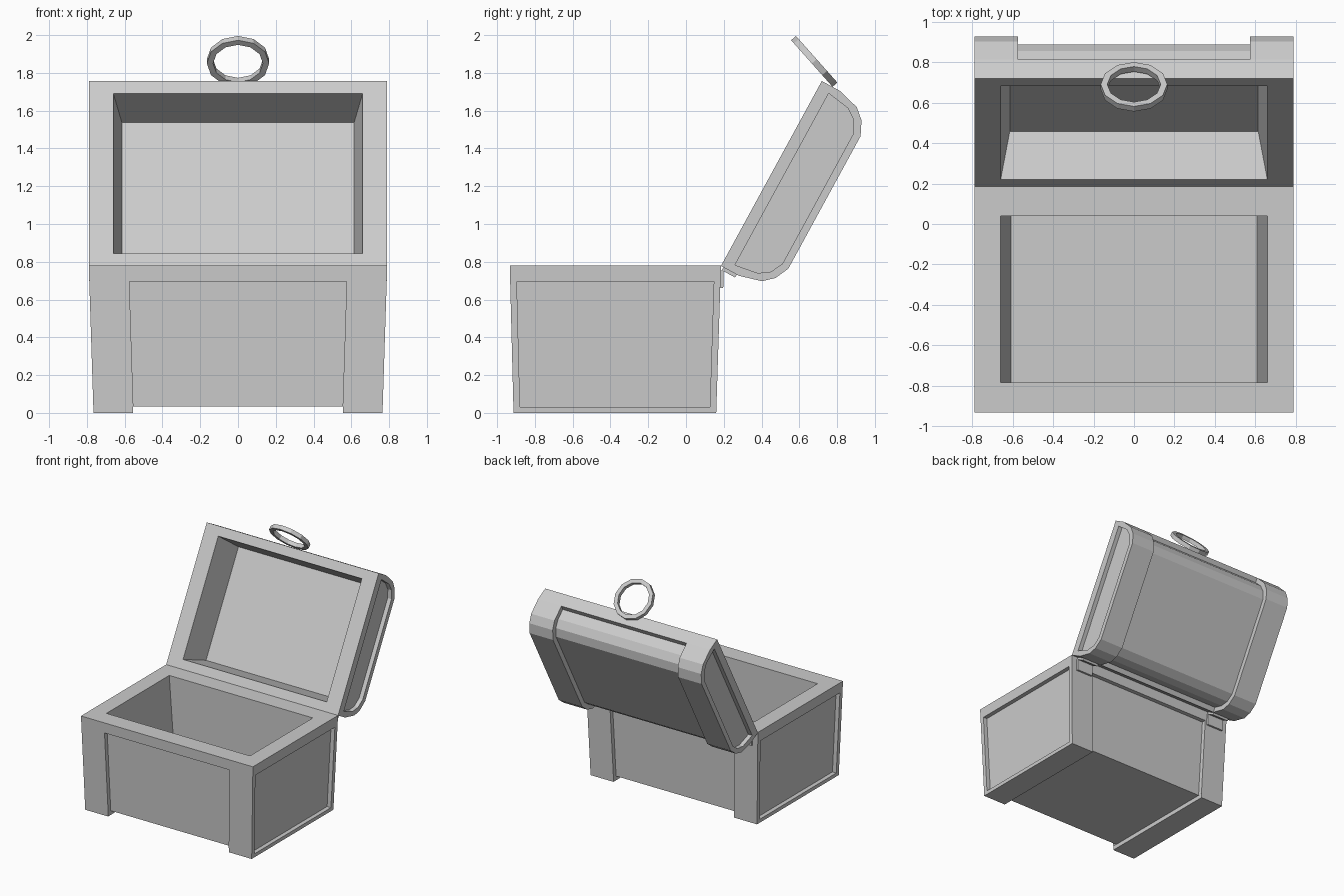
import bpy, bmesh, math
from mathutils import Vector, Matrix

cube = bpy.data.objects.get("Cube")
if cube:
    bpy.data.objects.remove(cube, do_unlink=True)

grey = bpy.data.materials.new("plain_grey")
grey.use_nodes = True
grey.diffuse_color = (0.6, 0.6, 0.6, 1)
grey.node_tree.nodes["Principled BSDF"].inputs["Base Color"].default_value = (0.6, 0.6, 0.6, 1)


def loft(name, start, end):
    """Solid between two matching outlines."""
    bm = bmesh.new()
    a = [bm.verts.new(p) for p in start]
    b = [bm.verts.new(p) for p in end]
    bm.faces.new(a)
    bm.faces.new(b)
    for i in range(len(a)):
        j = (i + 1) % len(a)
        bm.faces.new((a[i], a[j], b[j], b[i]))
    bmesh.ops.recalc_face_normals(bm, faces=bm.faces)
    mesh = bpy.data.meshes.new(name)
    bm.to_mesh(mesh)
    bm.free()
    mesh.materials.append(grey)
    obj = bpy.data.objects.new(name, mesh)
    bpy.context.collection.objects.link(obj)
    return obj


def cut(obj, cutter):
    """Subtract the cutter for good."""
    cutter.hide_render = True
    mod = obj.modifiers.new("cut", 'BOOLEAN')
    mod.operation = 'DIFFERENCE'
    mod.solver = 'EXACT'
    mod.object = cutter
    bpy.context.view_layer.objects.active = obj
    bpy.ops.object.modifier_apply(modifier=mod.name)


def discard(obj):
    bpy.data.objects.remove(obj, do_unlink=True)


def rect(x0, x1, y0, y1, z):
    return [(x0, y0, z), (x1, y0, z), (x1, y1, z), (x0, y1, z)]


# Tapered chest body
HEIGHT = 0.78
RIM = 0.695
DEPTH = 0.035


def side_x(z):
    return 0.765 + 0.025 * z / HEIGHT


def front_y(z):
    return -0.913 - 0.02 * z / HEIGHT


def back_y(z):
    return 0.16 + 0.025 * z / HEIGHT


def body_section(z):
    return rect(-side_x(z), side_x(z), front_y(z), back_y(z), z)


body = loft("chest_body", body_section(0), body_section(HEIGHT))
cutters = [
    loft("cavity_cutter", rect(-0.61, 0.61, -0.785, 0.04, 0.1),
         rect(-0.66, 0.66, -0.785, 0.04, HEIGHT + 0.001)),
    loft("underside_cutter", rect(-0.555, 0.555, -1.2, 1.2, -0.1),
         rect(-0.555, 0.555, -1.2, 1.2, 0.035)),
]


def front_recess(z):
    x = side_x(z) - 0.212
    return rect(-x, x, -1.2, front_y(z) + DEPTH, z)


def back_recess(z):
    x = side_x(z) - 0.212
    return rect(-x, x, back_y(z) - DEPTH, 1.2, z)


for section in (front_recess, back_recess):
    cutters.append(loft("panel_cutter", section(-0.05), section(RIM)))
for s in (-1, 1):
    ends = [rect(s * (side_x(z) - DEPTH), s * 1.2, front_y(z) + 0.035, back_y(z) - 0.035, z)
            for z in (0.03, RIM)]
    cutters.append(loft("side_panel_cutter", *ends))
for c in cutters:
    cut(body, c)
    discard(c)

# Open lid: u runs from the hinge along the opening, v runs outward
LENGTH = 1.115
U = Vector((0, 0.479, 0.878))
V = Vector((0, 0.878, -0.479))
HINGE = Vector((0, 0.185, 0.778))


def lid_outline(x, half):
    """Mirror half an outline about the middle of the lid."""
    points = half + [(LENGTH - u, v) for u, v in reversed(half)]
    return [HINGE + U * u + V * v + Vector((x, 0, 0)) for u, v in points]


def lid_prism(name, x0, x1, half):
    return loft(name, lid_outline(x0, half), lid_outline(x1, half))


def inner(v):
    """Recessed outline that starts at v."""
    return [(0.04, v), (0.06, 0.189), (0.1, 0.247), (0.165, 0.28)]


OUTER = [(0, 0), (0, 0.109), (0.033, 0.229), (0.082, 0.284), (0.158, 0.32)]
BAND = 0.575
END = 0.79

lid_parts = [
    lid_prism("lid_shell", -BAND, BAND, inner(0.109)),
    lid_prism("lid_rim", -BAND, BAND, [(0, 0), (0, 0.109)]),
]
for s, label in ((1, "left"), (-1, "right")):
    band = lid_prism("lid_band_" + label, s * BAND, s * END, OUTER)
    panel = lid_prism("lid_panel_cutter", s * (END - DEPTH), s * 0.9, inner(0.063))
    cut(band, panel)
    discard(panel)
    lid_parts.append(band)


def lid_cavity(x, inset, v):
    corners = ((-x, inset), (x, inset), (x, LENGTH - inset), (-x, LENGTH - inset))
    return [HINGE + U * u + V * v + Vector((cx, 0, 0)) for cx, u in corners]


cavity = loft("lid_cavity_cutter", lid_cavity(0.6602, 0.0748, -0.001), lid_cavity(0.615, 0.113, 0.25))
for part in lid_parts:
    cut(part, cavity)
discard(cavity)

# Hinges: one leaf on the body and one on the lid
for s, label in ((1, "left"), (-1, "right")):
    x0, x1 = s * 0.59, s * 0.74
    loft("hinge_body_leaf_" + label, rect(x0, x1, 0.17, 0.197, 0.66), rect(x0, x1, 0.17, 0.2, 0.755))
    leaf = [(-0.018, 0.015), (0.003, 0.015), (0.003, 0.095), (-0.018, 0.095)]
    loft("hinge_lid_leaf_" + label,
         *[[HINGE + U * u + V * v + Vector((x, 0, 0)) for u, v in leaf] for x in (x0, x1)])

# Lifting ring: square section spun about its axis
SIDES = 12
bm = bmesh.new()
loops = []
for i in range(SIDES):
    a = math.tau * i / SIDES
    loops.append([bm.verts.new((r * math.cos(a), r * math.sin(a), h))
                  for r, h in ((0.165, -0.017), (0.165, 0.017), (0.132, 0.017), (0.132, -0.017))])
for i in range(SIDES):
    a, b = loops[i], loops[(i + 1) % SIDES]
    for k in range(4):
        m = (k + 1) % 4
        bm.faces.new((a[k], b[k], b[m], a[m]))
bmesh.ops.recalc_face_normals(bm, faces=bm.faces)
tilt = math.atan2(0.747, 0.664)
bm.transform(Matrix.Translation((0, 0.679, 1.861)) @ Matrix.Rotation(-tilt, 4, 'X'))
ring_mesh = bpy.data.meshes.new("lid_ring")
bm.to_mesh(ring_mesh)
bm.free()
ring_mesh.materials.append(grey)
bpy.context.collection.objects.link(bpy.data.objects.new("lid_ring", ring_mesh))
